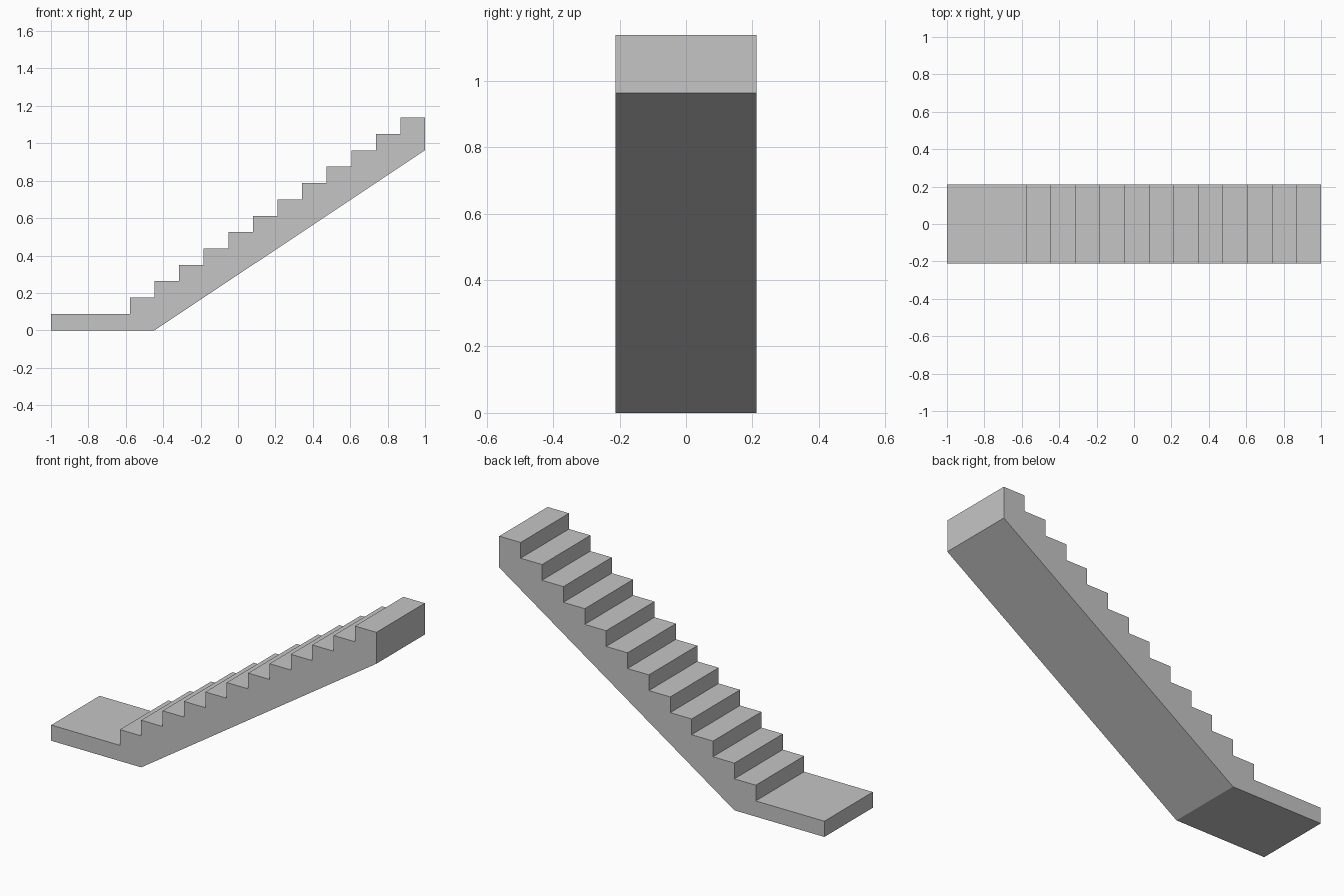
import bpy
import bmesh
from mathutils import Vector

if "Cube" in bpy.data.objects:
    bpy.data.objects.remove(bpy.data.objects["Cube"], do_unlink=True)

STEPS = 12
RISE = 0.0875
START_X = -0.578
END_X = 1.0
TREAD = (END_X - START_X) / STEPS
HALF_WIDTH = 0.2125

# Plain grey concrete
grey = bpy.data.materials.new("grey_concrete")
grey.use_nodes = True
colour = (0.56, 0.56, 0.56, 1.0)
grey.diffuse_color = colour
grey.node_tree.nodes["Principled BSDF"].inputs["Base Color"].default_value = colour

# Side profile: flat landing slab, sloped underside, then treads back down
profile = [(-1.0, 0.0), (START_X + TREAD, 0.0), (END_X, 0.963)]
for i in range(STEPS, 0, -1):
    top = RISE * (i + 1)
    profile.append((START_X + TREAD * i, top))
    profile.append((START_X + TREAD * (i - 1), top))
profile += [(START_X, RISE), (-1.0, RISE)]

# Extrude the profile across the width of the flight
bm = bmesh.new()
side = bm.faces.new([bm.verts.new((x, -HALF_WIDTH, z)) for x, z in profile])
result = bmesh.ops.extrude_face_region(bm, geom=[side], use_keep_orig=True)
moved = [g for g in result["geom"] if isinstance(g, bmesh.types.BMVert)]
bmesh.ops.translate(bm, verts=moved, vec=Vector((0, 2 * HALF_WIDTH, 0)))
bmesh.ops.recalc_face_normals(bm, faces=bm.faces[:])

mesh = bpy.data.meshes.new("stair_flight")
bm.to_mesh(mesh)
bm.free()
mesh.materials.append(grey)
stairs = bpy.data.objects.new("stair_flight", mesh)
bpy.context.collection.objects.link(stairs)
